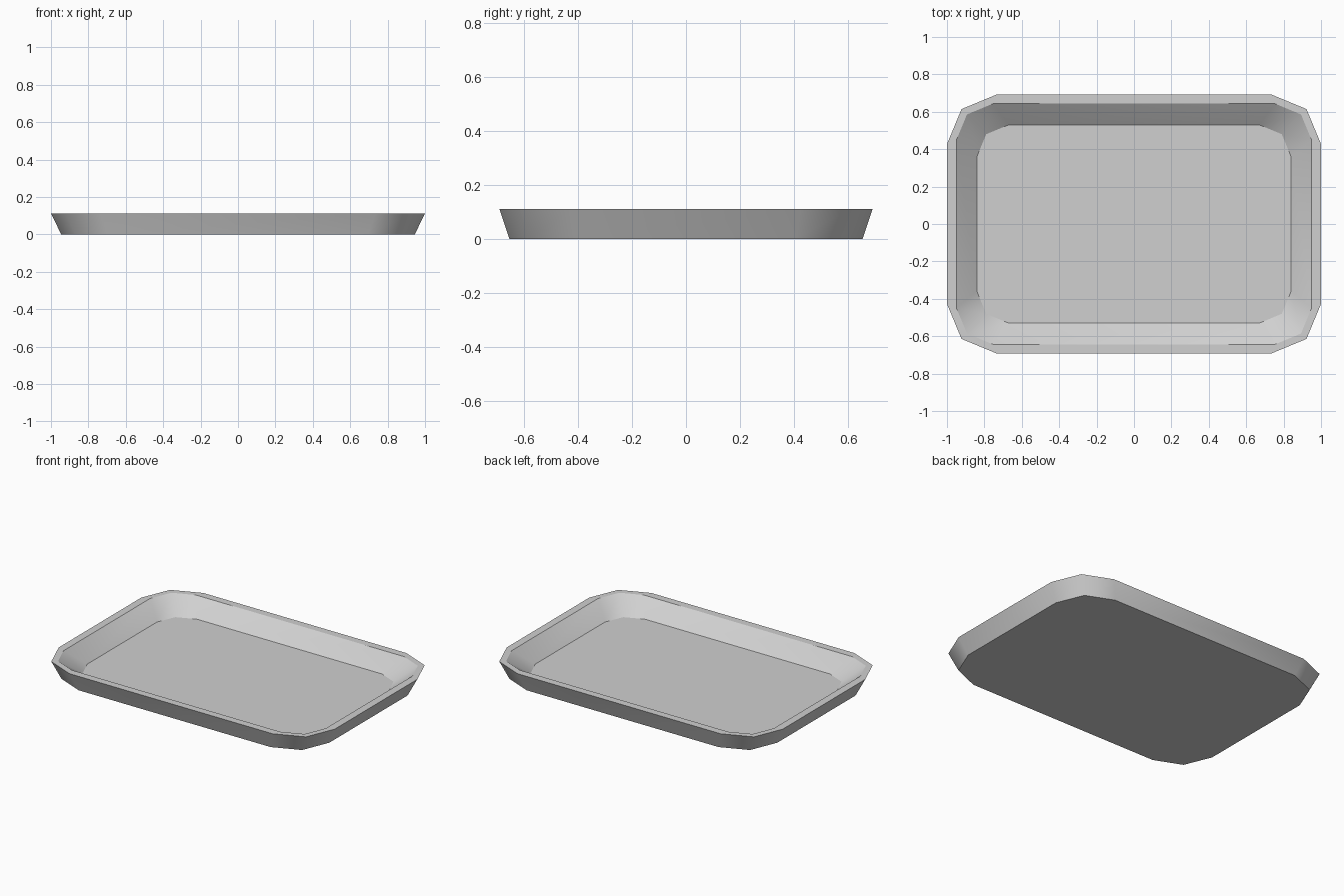
import bpy
import bmesh

cube = bpy.data.objects.get("Cube")
if cube:
    bpy.data.objects.remove(cube, do_unlink=True)

# Plain light grey finish
grey = bpy.data.materials.new("light_grey")
grey.use_nodes = True
colour = (0.63, 0.63, 0.63, 1)
grey.diffuse_color = colour
bsdf = next(n for n in grey.node_tree.nodes if n.type == "BSDF_PRINCIPLED")
bsdf.inputs["Base Color"].default_value = colour
bsdf.inputs["Roughness"].default_value = 0.6


def rounded_loop(bm, half_x, half_y, radius, z):
    """Rectangle with three-point rounded corners, counter-clockwise."""
    mid = radius * 0.293
    corner = [(half_x, half_y - radius), (half_x - mid, half_y - mid),
              (half_x - radius, half_y)]
    points = []
    for sx, sy in ((1, 1), (-1, 1), (-1, -1), (1, -1)):
        quarter = corner if sx * sy > 0 else corner[::-1]
        points += [(sx * x, sy * y, z) for x, y in quarter]
    return [bm.verts.new(p) for p in points]


# Tray cross-section: underside, outer rim, inner rim, floor
bm = bmesh.new()
rings = [rounded_loop(bm, *ring) for ring in (
    (0.945, 0.655, 0.25, 0.0),
    (1.0, 0.692, 0.265, 0.112),
    (0.95, 0.643, 0.195, 0.112),
    (0.84, 0.53, 0.17, 0.02))]

for lower, upper in zip(rings, rings[1:]):
    count = len(lower)
    for i in range(count):
        j = (i + 1) % count
        bm.faces.new((lower[i], lower[j], upper[j], upper[i]))
bm.faces.new(rings[0][::-1])
bm.faces.new(rings[-1])

# Smooth walls round the corners, crisp edges along each ring
for face in bm.faces:
    face.smooth = True
for ring in rings:
    for i, vert in enumerate(ring):
        bm.edges.get((vert, ring[i - 1])).smooth = False
bmesh.ops.recalc_face_normals(bm, faces=bm.faces[:])

mesh = bpy.data.meshes.new("tray")
bm.to_mesh(mesh)
bm.free()
mesh.materials.append(grey)
tray = bpy.data.objects.new("tray", mesh)
bpy.context.collection.objects.link(tray)
